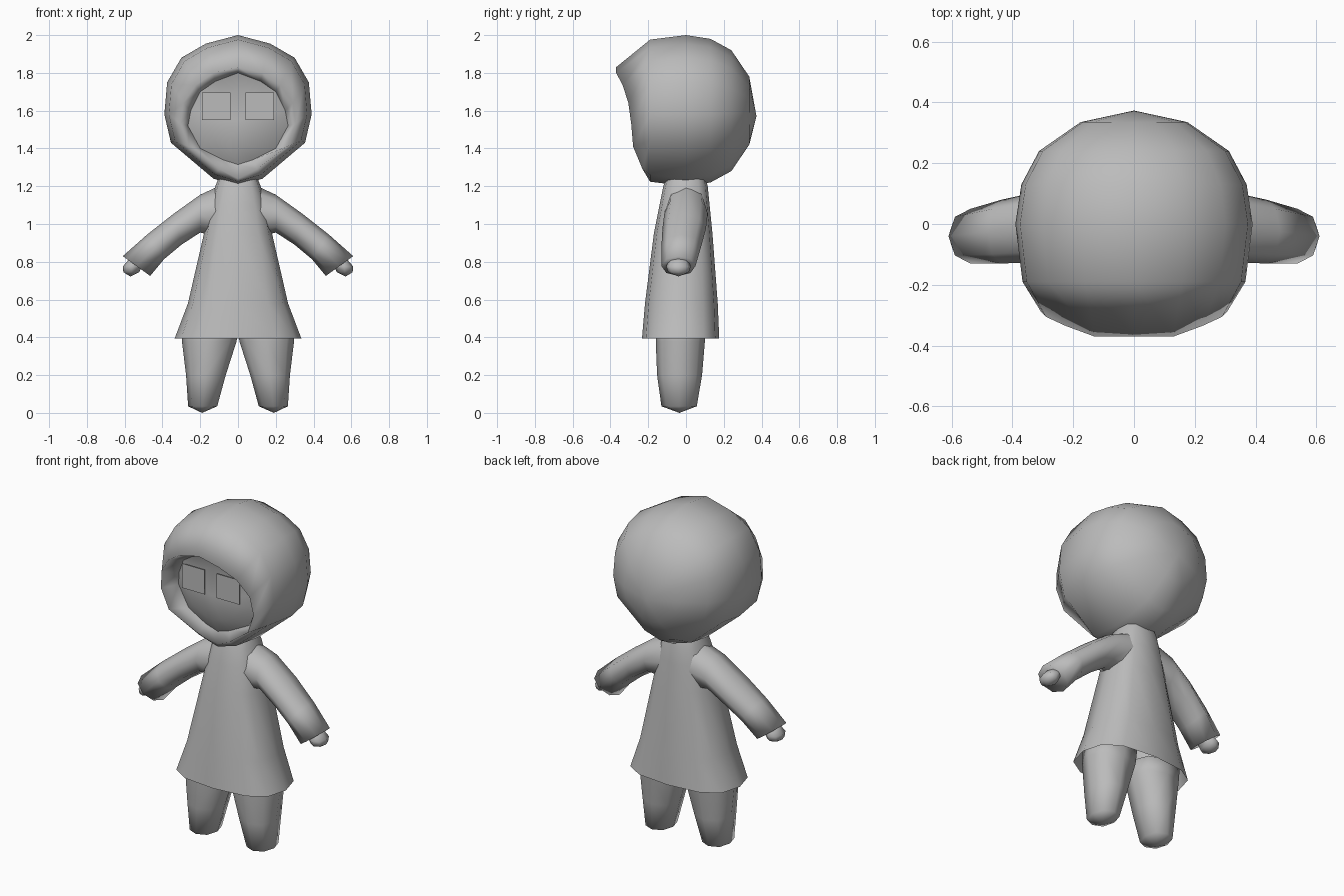
import bpy, bmesh, math

if "Cube" in bpy.data.objects:
    bpy.data.objects.remove(bpy.data.objects["Cube"])

grey = bpy.data.materials.new("plain_grey")
grey.diffuse_color = (0.5, 0.5, 0.5, 1)
grey.use_nodes = True
grey.node_tree.nodes["Principled BSDF"].inputs["Base Color"].default_value = grey.diffuse_color


def loft(name, rings, start=None, end=None, cap=False, mirror=False, smooth=True):
    """Skin closed rings of equal length; optional pole points or flat caps."""
    bm = bmesh.new()
    rows = [[bm.verts.new(p) for p in r] for r in rings]
    n = len(rows[0])
    for a, b in zip(rows, rows[1:]):
        for i in range(n):
            j = (i + 1) % n
            bm.faces.new((a[i], a[j], b[j], b[i]))
    for row, pole in ((rows[0], start), (rows[-1], end)):
        if pole:
            v = bm.verts.new(pole)
            for i in range(n):
                bm.faces.new((row[i], row[(i + 1) % n], v))
        elif cap:
            bm.faces.new(row)
    bmesh.ops.recalc_face_normals(bm, faces=bm.faces[:])
    me = bpy.data.meshes.new(name)
    bm.to_mesh(me)
    bm.free()
    me.materials.append(grey)
    for p in me.polygons:
        p.use_smooth = smooth
    ob = bpy.data.objects.new(name, me)
    bpy.context.collection.objects.link(ob)
    if mirror:
        ob.modifiers.new("mirror", 'MIRROR')
    return ob


def sym(half):
    """Close a right-half outline (top to bottom) with its mirror image."""
    return half + [(-x, y, z) for x, y, z in half[-2:0:-1]]


def oval(cx, hx, y0, y1, z, n=12, e=2.0):
    """Horizontal superellipse ring."""
    pts = []
    for i in range(n):
        a = 2 * math.pi * i / n
        c, s = math.cos(a), math.sin(a)
        pts.append((cx + hx * math.copysign(abs(c) ** (2 / e), c),
                    (y0 + y1) / 2 + (y1 - y0) / 2 * math.copysign(abs(s) ** (2 / e), s), z))
    return pts


# Hood: rings run from the rear pole to the rim, then turn inward to the opening
outline = [(0, 2.0), (.17, 1.955), (.30, 1.88), (.375, 1.75), (.39, 1.58),
           (.355, 1.43), (.13, 1.24), (0, 1.2)]


def hood_ring(y, s):
    return sym([(x * s, y, 1.6 + (z - 1.6) * s) for x, z in outline])


rim = [(0, -.37, 1.83), (.13, -.37, 1.80), (.225, -.335, 1.735), (.29, -.305, 1.64),
       (.305, -.29, 1.53), (.26, -.28, 1.41), (.10, -.23, 1.29), (0, -.19, 1.24)]
opening = [(0, -.27, 1.80), (.12, -.26, 1.755), (.20, -.23, 1.70), (.25, -.20, 1.60),
           (.265, -.18, 1.52), (.20, -.18, 1.40), (.08, -.19, 1.34), (0, -.19, 1.315)]
loft("hood", [hood_ring(.335, .45), hood_ring(.24, .8), hood_ring(.13, .95),
              hood_ring(0, 1), hood_ring(-.19, .94), sym(rim), sym(opening)],
     start=(0, .373, 1.57))

# Face: shallow dome filling the opening
mid = [(x * .65, -.235, 1.55 + (z - 1.55) * .65) for x, y, z in opening]
loft("face", [sym(opening), sym(mid)], end=(0, -.25, 1.55))

# Eyes: thin square plates
loft("eyes", [[(x, y, z) for x, z in ((.04, 1.55), (.19, 1.55), (.19, 1.695), (.04, 1.695))]
              for y in (-.258, -.253)], cap=True, mirror=True, smooth=False)

# Robe: flared, open at the hem
loft("robe", [oval(0, hx, y0, y1, z, 12, 2.7) for z, hx, y0, y1 in (
    (1.25, .10, -.10, .10), (1.20, .12, -.12, .115), (1.10, .15, -.14, .125),
    (.95, .18, -.17, .14), (.58, .265, -.217, .168), (.395, .335, -.233, .176))])

# Sleeves: each ring spans an upper and a lower point
sleeve = []
for (ux, uz), (lx, lz), cy, hy in (
        ((.06, 1.22), (.10, .93), 0, .11), ((.20, 1.155), (.20, .955), 0, .115),
        ((.34, 1.055), (.30, .89), -.01, .115), ((.48, .945), (.39, .815), -.025, .105),
        ((.61, .83), (.465, .725), -.04, .09)):
    sleeve.append([((ux + lx) / 2 + (ux - lx) / 2 * math.cos(a), cy + hy * math.sin(a),
                    (uz + lz) / 2 + (uz - lz) / 2 * math.cos(a))
                   for a in (2 * math.pi * i / 8 for i in range(8))])
loft("sleeves", sleeve, end=(.52, -.04, .795), mirror=True)

# Hands: small tapered stubs below the cuffs
loft("hands", [oval(cx, hx, -.04 - hy, -.04 + hy, z, 8) for cx, hx, hy, z in (
    (.535, .045, .05, .81), (.56, .05, .065, .775), (.565, .042, .055, .745))],
    start=(.52, -.04, .84), end=(.57, -.04, .722), mirror=True)

# Legs: stubby, tapering to rounded feet
loft("legs", [oval(cx, hx, y0, y1, z, 8, 2.3) for cx, hx, y0, y1, z in (
    (.15, .148, -.16, .11, .46), (.152, .145, -.16, .10, .38), (.17, .105, -.153, .085, .2),
    (.187, .077, -.13, .057, .035))], start=(.15, -.03, .48), end=(.19, -.035, 0), mirror=True)
